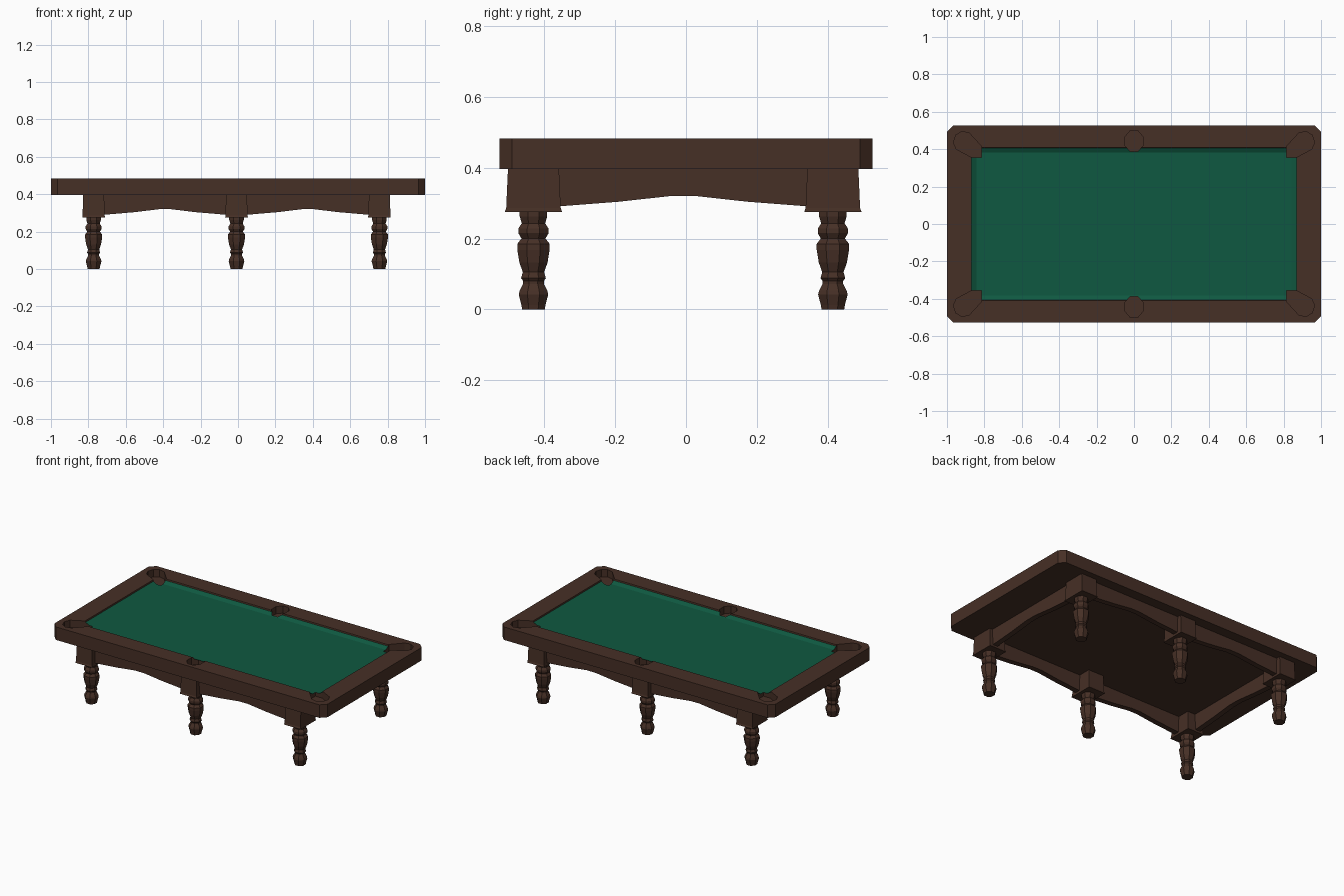
import bpy, bmesh, math

if "Cube" in bpy.data.objects:
    bpy.data.objects.remove(bpy.data.objects["Cube"])


def material(name, rgb):
    m = bpy.data.materials.new(name)
    m.diffuse_color = (*rgb, 1)
    m.use_nodes = True
    m.node_tree.nodes["Principled BSDF"].inputs["Base Color"].default_value = m.diffuse_color
    return m


WOOD = material("dark wood", (0.062, 0.029, 0.019))
CLOTH = material("green cloth", (0.0047, 0.098, 0.052))


def loft(bm, loops, green_from=None):
    """Skin a stack of equal-length point loops and cap both ends."""
    rings = [[bm.verts.new(p) for p in loop] for loop in loops]
    n = len(rings[0])
    for k in range(len(rings) - 1):
        for i in range(n):
            j = (i + 1) % n
            f = bm.faces.new((rings[k][i], rings[k][j], rings[k + 1][j], rings[k + 1][i]))
            f.material_index = int(green_from is not None and k >= green_from)
    bm.faces.new(rings[0][::-1])
    bm.faces.new(rings[-1]).material_index = int(green_from is not None)


def finish(bm, name, mats=(WOOD,), loc=(0, 0, 0)):
    bmesh.ops.recalc_face_normals(bm, faces=bm.faces[:])
    me = bpy.data.meshes.new(name)
    bm.to_mesh(me)
    bm.free()
    for m in mats:
        me.materials.append(m)
    ob = bpy.data.objects.new(name, me)
    ob.location = loc
    bpy.context.collection.objects.link(ob)
    return ob


def part(name, loops, loc=(0, 0, 0)):
    bm = bmesh.new()
    loft(bm, loops)
    return finish(bm, name, loc=loc)


def chamfer_rect(hx, hy, c, z):
    pts = []
    for sx, sy in ((1, 1), (-1, 1), (-1, -1), (1, -1)):
        pair = [(sx * hx, sy * (hy - c), z), (sx * (hx - c), sy * hy, z)]
        pts += pair if sx * sy > 0 else pair[::-1]
    return pts


def rect(hx, hy, z):
    return [(hx, hy, z), (-hx, hy, z), (-hx, -hy, z), (hx, -hy, z)]


def ring(rx, ry, z, n=8, cx=0, cy=0):
    return [(cx + rx * math.cos((i + .5) * math.tau / n) * 1.05,
             cy + ry * math.sin((i + .5) * math.tau / n) * 1.05, z) for i in range(n)]


# table top: chamfered rail frame stepping down over cushions to the cloth
bm = bmesh.new()
loft(bm, [chamfer_rect(1.0, .527, .035, .397), chamfer_rect(1.0, .527, .035, .483),
          chamfer_rect(.87, .409, .01, .483), chamfer_rect(.868, .407, .01, .474),
          chamfer_rect(.842, .381, .01, .46)], green_from=3)
top = finish(bm, "table_top", (WOOD, CLOTH))

# pocket holes: four angled corner pockets and two side pockets
corner = [(.815, .415), (.88, .485), (.92, .495), (.953, .475),
          (.965, .435), (.95, .40), (.865, .355), (.815, .355)]
bm = bmesh.new()
for sy in (1, -1):
    for sx in (1, -1):
        loft(bm, [[(sx * x, sy * y, z) for x, y in corner] for z in (.435, .6)])
    loft(bm, [ring(.05, .058, z, cy=sy * .443) for z in (.435, .6)])
cutter = finish(bm, "pocket_cutter")
cutter.hide_render = True
cutter.hide_viewport = True
cut = top.modifiers.new("pockets", 'BOOLEAN')
cut.operation = 'DIFFERENCE'
cut.solver = 'EXACT'
cut.object = cutter

# six turned legs (radius, height), each under a flared square block
OX, OY = -.008, -.008
LX, LY = .764, .423
turning = [(.033, 0), (.035, .012), (.043, .042), (.040, .053), (.030, .072),
           (.030, .08), (.036, .088), (.031, .105), (.041, .132), (.047, .168),
           (.047, .185), (.035, .2), (.044, .215), (.044, .228), (.034, .243),
           (.040, .262), (.040, .278)]
block = [(.061, .081, .275), (.059, .077, .286), (.056, .072, .398)]
for sx, xn in ((-1, "left"), (0, "middle"), (1, "right")):
    for sy, yn in ((-1, "front"), (1, "back")):
        at = (OX + sx * LX, OY + sy * LY, 0)
        part(f"{yn}_{xn}_leg", [ring(r, r, z) for r, z in turning], at)
        part(f"{yn}_{xn}_leg_block", [rect(*b) for b in block], at)


# arched aprons between neighbouring blocks
def arch(a, b):
    span = b - a
    low = [(0, .29), (.25, .304), (.45, .32), (.55, .32), (.75, .304), (1, .29)]
    return [(a, .398)] + [(a + t * span, z) for t, z in low] + [(b, .398)]


for s, side in ((-1, "front"), (1, "back")):
    for h, half in ((-1, "left"), (1, "right")):
        prof = arch(*sorted((OX + h * .05, OX + h * (LX - .05))))
        ys = (OY + s * (LY + .045), OY + s * (LY + .01))
        part(f"{side}_{half}_apron", [[(x, y, z) for x, z in prof] for y in ys])
for s, side in ((-1, "left"), (1, "right")):
    prof = arch(OY - LY + .06, OY + LY - .06)
    xs = (OX + s * (LX + .035), OX + s * LX)
    part(f"{side}_end_apron", [[(x, y, z) for y, z in prof] for x in xs])
